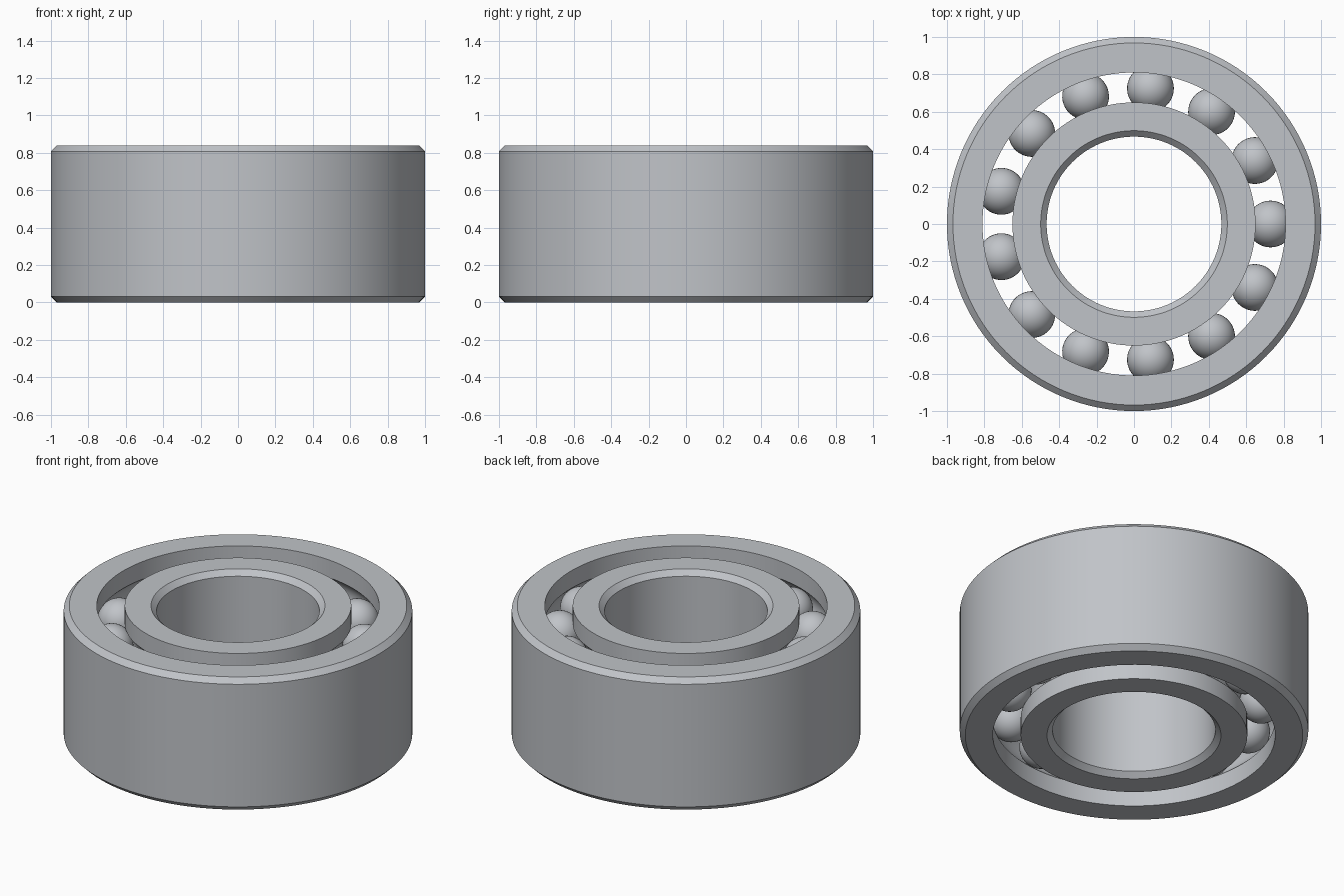
import bpy, bmesh
from math import pi, cos, sin, acos
from mathutils import Vector, Matrix

cube = bpy.data.objects.get("Cube")
if cube:
    bpy.data.objects.remove(cube, do_unlink=True)

HEIGHT = 0.84
PITCH = 0.73            # radius of the circle of ball centres
BALL = 0.125
GROOVE = 0.127
GAP = 0.08              # from ball centre to either raceway wall
CHAMFER = 0.032
ROWS = (HEIGHT / 4, HEIGHT * 3 / 4)
BALLS_PER_ROW = 13

steel = bpy.data.materials.new("brushed steel")
steel.use_nodes = True
colour = (0.53, 0.55, 0.58, 1)
steel.diffuse_color = colour
steel.node_tree.nodes["Principled BSDF"].inputs["Base Color"].default_value = colour


def finish(bm, name):
    """Turn a bmesh into a smooth shaded steel object."""
    mesh = bpy.data.meshes.new(name)
    bm.to_mesh(mesh)
    bm.free()
    mesh.materials.append(steel)
    obj = bpy.data.objects.new(name, mesh)
    bpy.context.collection.objects.link(obj)
    bpy.ops.object.select_all(action='DESELECT')
    obj.select_set(True)
    bpy.context.view_layer.objects.active = obj
    bpy.ops.object.shade_smooth_by_angle(angle=pi / 6)
    return obj


def ring(name, plain_radius, side, segments=128):
    """Lathe a ring: chamfered plain wall, and a wall with two ball grooves.
    side is +1 when the ring lies outside the balls, -1 when inside."""
    wall = PITCH + side * GAP
    inset = plain_radius - side * CHAMFER
    profile = [(wall, 0)]
    half_angle = acos(GAP / GROOVE)
    steps = 12
    for z in ROWS:
        for i in range(steps + 1):
            a = half_angle * (2 * i / steps - 1)
            profile.append((PITCH + side * GROOVE * cos(a), z + GROOVE * sin(a)))
    profile += [(wall, HEIGHT), (inset, HEIGHT), (plain_radius, HEIGHT - CHAMFER),
                (plain_radius, CHAMFER), (inset, 0)]
    bm = bmesh.new()
    verts = [bm.verts.new((r, 0, z)) for r, z in profile]
    edges = [bm.edges.new((v, verts[i - 1])) for i, v in enumerate(verts)]
    bmesh.ops.spin(bm, geom=verts + edges, cent=(0, 0, 0), axis=(0, 0, 1),
                   angle=2 * pi, steps=segments)
    bmesh.ops.remove_doubles(bm, verts=bm.verts, dist=0.0001)
    bmesh.ops.recalc_face_normals(bm, faces=bm.faces)
    return finish(bm, name)


# Inner and outer races
ring("outer_ring", 1.0, 1)
ring("inner_ring", 0.467, -1)

# Two aligned rows of balls
for name, z in zip(("lower_balls", "upper_balls"), ROWS):
    bm = bmesh.new()
    for i in range(BALLS_PER_ROW):
        turn = Matrix.Rotation(2 * pi * i / BALLS_PER_ROW, 4, 'Z')
        place = turn @ Matrix.Translation(Vector((PITCH, 0, z)))
        bmesh.ops.create_uvsphere(bm, u_segments=40, v_segments=20,
                                  radius=BALL, matrix=place)
    finish(bm, name)
